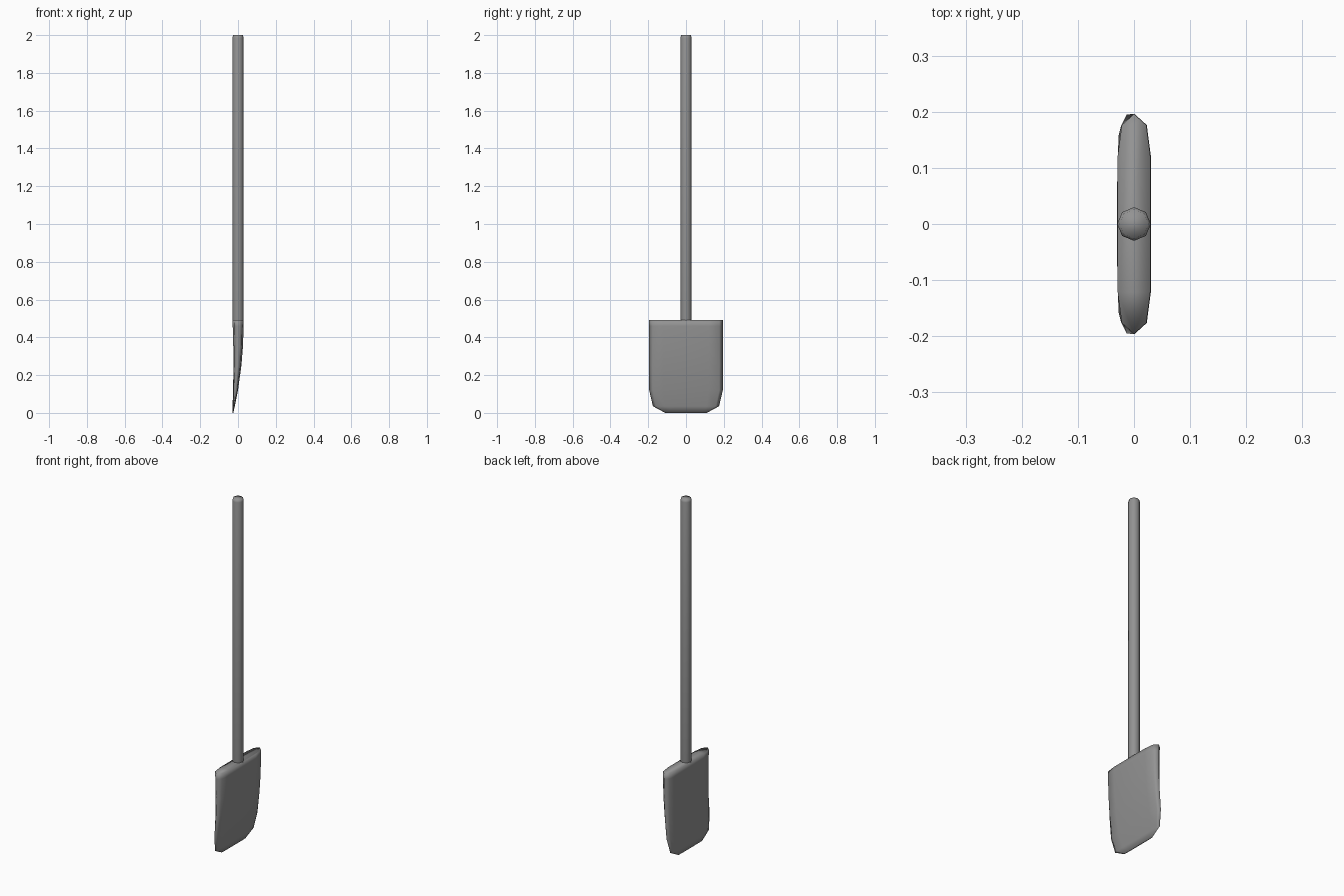
import bpy, bmesh
from math import sin, cos, tau

if "Cube" in bpy.data.objects:
    bpy.data.objects.remove(bpy.data.objects["Cube"])

# Dark grey for the whole tool
grey = bpy.data.materials.new("dark_grey")
grey.diffuse_color = (0.29, 0.29, 0.29, 1)
grey.use_nodes = True
grey.node_tree.nodes["Principled BSDF"].inputs["Base Color"].default_value = grey.diffuse_color


def loft(name, rings):
    """Skin a stack of equal-sized point rings and cap both ends."""
    bm = bmesh.new()
    loops = [[bm.verts.new(p) for p in ring] for ring in rings]
    n = len(loops[0])
    for a, b in zip(loops, loops[1:]):
        for i in range(n):
            j = (i + 1) % n
            bm.faces.new((a[i], a[j], b[j], b[i]))
    bm.faces.new(loops[0])
    bm.faces.new(loops[-1])
    bmesh.ops.recalc_face_normals(bm, faces=bm.faces[:])
    for f in bm.faces:
        f.smooth = True
    mesh = bpy.data.meshes.new(name)
    bm.to_mesh(mesh)
    bm.free()
    mesh.materials.append(grey)
    obj = bpy.data.objects.new(name, mesh)
    bpy.context.collection.objects.link(obj)
    return obj


def blade_ring(z, half_width, x_back, x_front):
    """Flat slab section with edges that taper to a ridge on each side."""
    c, t = (x_back + x_front) / 2, (x_front - x_back) / 2
    section = [(0, 1), (0.75, 0.9), (1, 0.62), (1, -0.62), (0.75, -0.9),
               (0, -1), (-0.75, -0.9), (-1, -0.62), (-1, 0.62), (-0.75, 0.9)]
    return [(c + t * u, half_width * v, z) for u, v in section]


def handle_ring(z, r):
    """Octagonal section."""
    return [(r * cos(tau * i / 8), r * sin(tau * i / 8), z) for i in range(8)]


# Blade: thick at the top, curving to a thin lip with clipped lower corners
blade_profile = [
    (0.000, 0.110, -0.030, -0.025),
    (0.035, 0.175, -0.029, -0.017),
    (0.120, 0.195, -0.026, 0.000),
    (0.250, 0.196, -0.024, 0.018),
    (0.350, 0.196, -0.025, 0.026),
    (0.460, 0.196, -0.028, 0.030),
    (0.492, 0.196, -0.029, 0.029),
]
loft("blade", [blade_ring(*r) for r in blade_profile])

# Handle: octagonal pole rooted in the blade, slightly eased at the tip
handle_profile = [(0.470, 0.027), (0.490, 0.030), (1.985, 0.030), (2.000, 0.026)]
loft("handle", [handle_ring(*r) for r in handle_profile])
